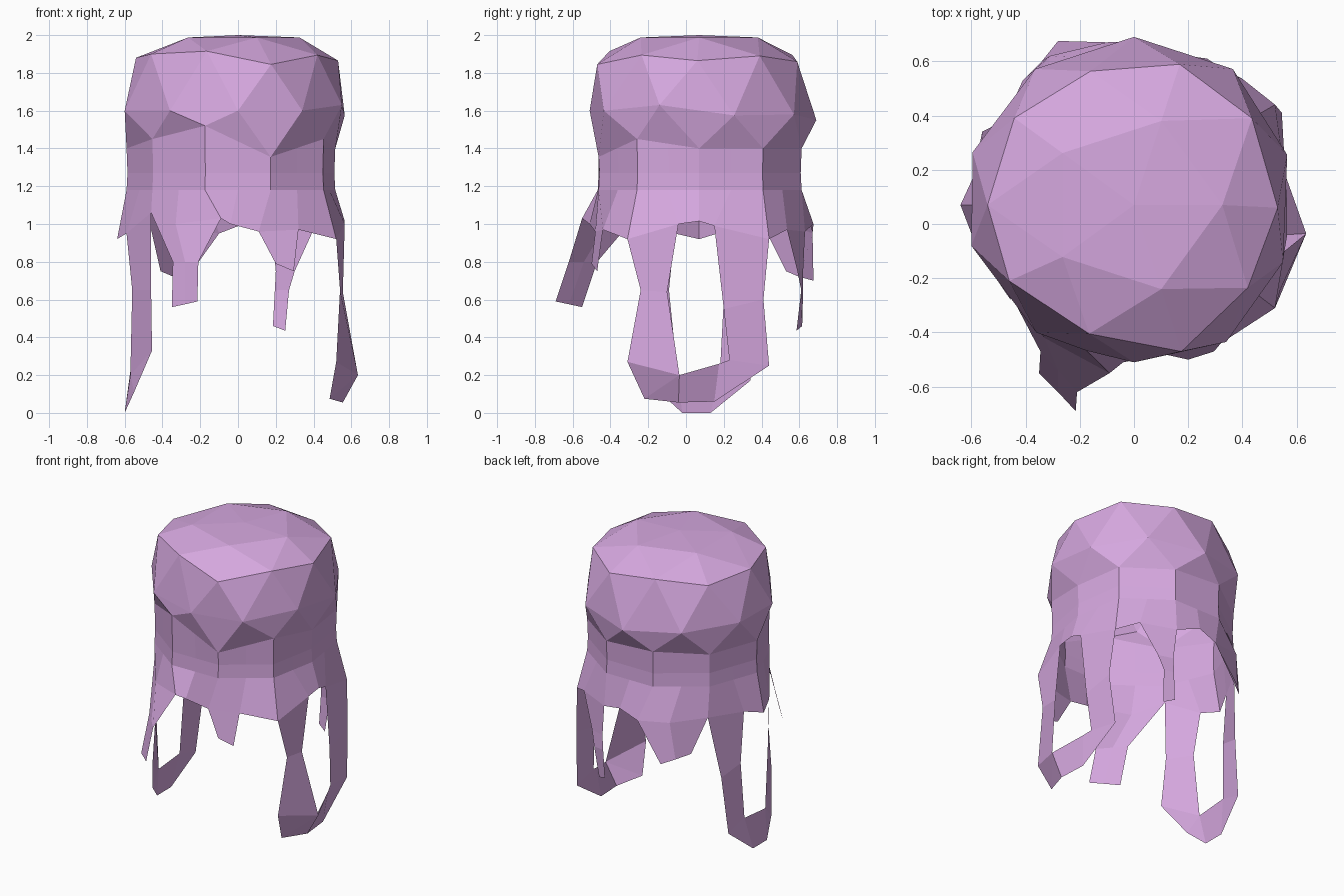
import bpy, bmesh, math
from mathutils import Vector

mat = bpy.data.materials.new("lilac")
mat.diffuse_color = (0.67, 0.39, 0.74, 1)
CY = 0.07  # centre of the crown in y


def polar(deg, r, z):
    a = math.radians(deg)
    return Vector((r * math.cos(a), CY + r * math.sin(a), z))


def finish(name, bm):
    bmesh.ops.remove_doubles(bm, verts=bm.verts, dist=0.002)
    bmesh.ops.recalc_face_normals(bm, faces=bm.faces)
    me = bpy.data.meshes.new(name)
    bm.to_mesh(me)
    bm.free()
    me.materials.append(mat)
    ob = bpy.data.objects.new(name, me)
    bpy.context.collection.objects.link(ob)
    return ob


def sheet(name, rows):
    """Open surface of quads between consecutive rows of points."""
    bm = bmesh.new()
    grid = [[bm.verts.new(p) for p in row] for row in rows]
    for a, b in zip(grid, grid[1:]):
        for i in range(len(a) - 1):
            bm.faces.new((a[i], a[i + 1], b[i + 1], b[i]))
    return finish(name, bm)


# Lower rim of the crown, ten points every 36 degrees: radius and height
RIM_R = [.515, .575, .57, .57, .575, .59, .56, .565, .56, .56]
RIM_Z = [1.40, 1.40, 1.40, 1.42, 1.40, 1.40, 1.45, 1.52, 1.355, 1.45]

# Hand-shaped irregularities of the crown, by angle
SHAPE = {
    252: (-.165, -.405, 1.915), 288: (.175, -.47, 1.845), 216: (-.46, -.21, 1.90),
    180: (-.54, .07, 1.88), 0: (.53, .06, 1.865), 36: (.435, .39, 1.89),
    90: (0, .69, 1.55), 270: (0, -.51, 1.60), 306: (.34, -.435, 1.60),
    234: (-.36, -.40, 1.60), 198: (-.6, -.08, 1.60), 162: (-.595, .265, 1.60),
    342: (.55, -.14, 1.63), 18: (.565, .255, 1.575),
}

# Crown: upper part of an icosphere, flattened on top
bm = bmesh.new()
bmesh.ops.create_icosphere(bm, subdivisions=2, radius=1)
bmesh.ops.delete(bm, geom=[v for v in bm.verts if v.co.z < -0.6], context='VERTS')
for v in bm.verts:
    x, y, z = v.co
    deg = round(math.degrees(math.atan2(y, x))) % 360
    if z < -0.3:
        k = round(deg / 36) % 10
        v.co = polar(36 * k, RIM_R[k], RIM_Z[k])
    elif z < 0.7 and deg in SHAPE:
        v.co = SHAPE[deg]
    else:
        s = 0.61 if 0.1 < z < 0.7 else 0.62
        v.co = (x * s, CY + y * s, 2 - 0.42 * (1 - z) ** 1.85)
finish("crown", bm)


# Skirt below the crown, ending in a ragged hem (points every 18 degrees)
HEM = [(.565, .07, 1.015), (.56, .15, .99), (.52, .44, .92), (.40, .535, .97), (.18, .63, .96),
       (.03, .675, 1.0), (-.10, .67, .95), (-.31, .62, .97), (-.46, .42, .97), (-.58, .20, .96),
       (-.64, .07, .92), (-.59, -.06, .95), (-.46, -.25, 1.06), (-.33, -.42, 1.0),
       (-.09, -.55, 1.03), (-.04, -.51, 1.0), (.11, -.48, .96), (.32, -.44, .97),
       (.52, -.31, .92), (.565, -.04, 1.0)]


def ring(grow, z=None):
    pts = [polar(36 * k, RIM_R[k] + grow, z or RIM_Z[k]) for k in range(10)]
    out = []
    for k in range(10):
        out += [pts[k], (pts[k] + pts[(k + 1) % 10]) / 2]
    return out + [pts[0]]


sheet("skirt", [ring(0), ring(-.005, 1.27), ring(0, 1.18), HEM + HEM[:1]])


def band(name, outer, inner):
    """Strip between two edges; repeated points collapse to triangles."""
    bm = bmesh.new()
    for i in range(len(outer) - 1):
        loop = []
        for p in (outer[i], outer[i + 1], inner[i + 1], inner[i]):
            if p not in loop:
                loop.append(p)
        bm.faces.new([bm.verts.new(p) for p in loop])
    return finish(name, bm)


# Loops hanging from the hem on both sides: outer edge, inner edge
band("right_loop",
     [HEM[18], (.54, -.24, .65), (.52, -.31, .27), (.485, -.22, .075), (.555, -.04, .055),
      (.54, .15, .06), (.52, .44, .25), (.545, .41, .60), HEM[2]],
     [HEM[19], (.555, -.10, .64), (.635, -.035, .2), (.635, -.035, .2), (.635, -.035, .2),
      (.56, .175, .26), (.54, .23, .28), (.555, .2, .55), HEM[1]])
band("left_loop",
     [HEM[12], (-.46, -.24, .65), (-.455, -.28, .33), (-.55, -.14, .11), (-.6, -.02, 0),
      (-.6, .13, 0), (-.56, .34, .17), (-.52, .36, .55), HEM[8]],
     [HEM[11], (-.56, -.09, .65), (-.57, -.045, .2), (-.57, -.045, .2), (-.57, -.045, .2),
      (-.57, .18, .22), (-.57, .18, .22), (-.555, .2, .6), HEM[9]])

# Pointed tufts at the front and back
sheet("front_left_tuft", [HEM[12:15], [(-.345, -.47, .80), (-.28, -.54, .80), (-.21, -.62, .80)],
                          [(-.35, -.55, .56), (-.28, -.62, .575), (-.215, -.69, .59)]])
sheet("front_right_tuft", [HEM[16:18], [(.20, -.50, .79), (.295, -.47, .75)]])
sheet("back_right_tuft", [HEM[3:5], [(.30, .59, .75), (.20, .62, .75)],
                          [(.27, .61, .65), (.195, .62, .65)], [(.25, .585, .435), (.185, .615, .46)]])
sheet("back_left_tuft", [HEM[6:9], [(-.28, .675, .70), (-.34, .60, .72), (-.41, .53, .75)]])
